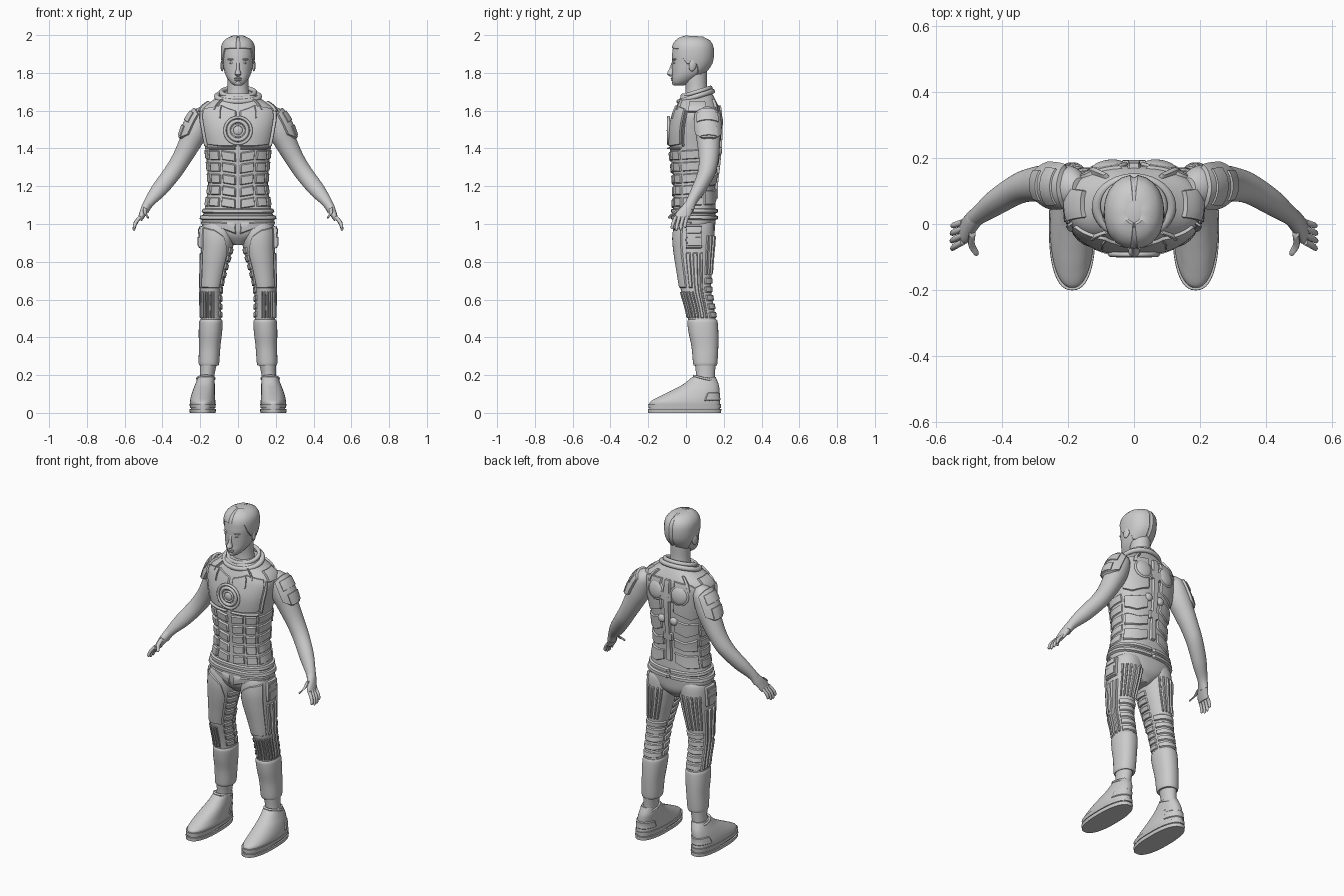
import bpy, bmesh, math
from mathutils import Vector

if "Cube" in bpy.data.objects:
    bpy.data.objects.remove(bpy.data.objects["Cube"])

GREY = bpy.data.materials.new("plain_grey")
GREY.use_nodes = True
GREY.diffuse_color = (0.6, 0.6, 0.6, 1)
GREY.node_tree.nodes["Principled BSDF"].inputs["Base Color"].default_value = GREY.diffuse_color
parts = []


def finish(obj, name, mirror):
    obj.name = name
    obj.data.materials.append(GREY)
    parts.append(obj)
    if mirror:
        pivot = bpy.data.objects.get("mirror_centre")
        if not pivot:
            pivot = bpy.data.objects.new("mirror_centre", None)
            pivot.hide_render = True
            bpy.context.collection.objects.link(pivot)
        obj.modifiers.new("mirror", 'MIRROR').mirror_object = pivot
    return obj


def mesh_object(name, bm, mirror):
    bmesh.ops.recalc_face_normals(bm, faces=bm.faces)
    mesh = bpy.data.meshes.new(name)
    bm.to_mesh(mesh)
    bm.free()
    obj = bpy.data.objects.new(name, mesh)
    bpy.context.collection.objects.link(obj)
    return finish(obj, name, mirror)


class Loft:
    """Smooth body through rows of (z, centre x, centre y, half width, half depth)."""

    def __init__(self, rows, side=(1, 0, 0), power=2.0):
        self.rows = sorted(rows)
        self.side, self.back = Vector(side).normalized(), Vector((0, 1, 0))
        self.power = 2 / power

    def slope(self, i, k):
        lo, hi = self.rows[max(i - 1, 0)], self.rows[min(i + 1, len(self.rows) - 1)]
        return (hi[k] - lo[k]) / (hi[0] - lo[0])

    def at(self, z):
        r = self.rows
        z = min(max(z, r[0][0]), r[-1][0])
        i = max(j for j in range(len(r) - 1) if r[j][0] <= z)
        h = r[i + 1][0] - r[i][0]
        t = (z - r[i][0]) / h
        s = t * t * (3 - 2 * t)
        return [r[i][k] * (1 - s) + r[i + 1][k] * s + h * t * (1 - t)
                * ((1 - t) * self.slope(i, k) - t * self.slope(i + 1, k)) for k in range(1, 5)]

    def point(self, angle, z):
        # angle 0 faces the front, 90 the model's left
        cx, cy, w, d = self.at(z)
        s, c = math.sin(math.radians(angle)), math.cos(math.radians(angle))
        bend = lambda v: math.copysign(abs(v) ** self.power, v)
        return Vector((cx, cy, z)) + self.side * w * bend(s) - self.back * d * bend(c)

    def normal(self, angle, z):
        across = self.point(angle + 2, z) - self.point(angle - 2, z)
        return across.cross(self.point(angle, z + .004) - self.point(angle, z - .004)).normalized()

    def build(self, name, mirror=False, rings=40, sides=48):
        bm = bmesh.new()
        z0, z1 = self.rows[0][0], self.rows[-1][0]
        grid = [[bm.verts.new(self.point(360 * j / sides, z0 + (z1 - z0) * i / rings))
                 for j in range(sides)] for i in range(rings + 1)]
        for a, b in zip(grid, grid[1:]):
            for j in range(sides):
                k = (j + 1) % sides
                bm.faces.new((a[j], a[k], b[k], b[j]))
        bm.faces.new(grid[0][::-1])
        bm.faces.new(grid[-1])
        return mesh_object(name, bm, mirror)

    def plates(self, name, shapes, thick=.009, mirror=True, edge=.006):
        """Raised plates; each shape is a list of columns (angle, low z, high z)."""
        bm = bmesh.new()
        for cols in shapes:
            def spot(u, v):
                u *= len(cols) - 1
                i = min(int(u), len(cols) - 2)
                a, lo, hi = [p + (q - p) * (u - i) for p, q in zip(cols[i], cols[i + 1])]
                return a, lo + (hi - lo) * v
            wide = sum((self.point(*spot(i / 8, .5)) - self.point(*spot((i + 1) / 8, .5))).length for i in range(8))
            tall = (self.point(*spot(.5, 0)) - self.point(*spot(.5, 1))).length

            def steps(size):
                e, n = min(.3, edge / size), max(2, int(size / .015))
                return [0] + [e + (1 - 2 * e) * i / n for i in range(n + 1)] + [1]
            us, vs = steps(wide), steps(tall)
            grid = []
            for u in us:
                grid.append([])
                for v in vs:
                    rim = u in (0, 1) or v in (0, 1)
                    a, z = spot(u, v)
                    grid[-1].append(bm.verts.new(self.point(a, z) + self.normal(a, z) * (-.003 if rim else thick)))
            for a, b in zip(grid, grid[1:]):
                for j in range(len(vs) - 1):
                    bm.faces.new((a[j], b[j], b[j + 1], a[j + 1]))
        return mesh_object(name, bm, mirror)


def box(a0, a1, z0, z1, tilt=0):
    return [(a0, z0, z1), (a1, z0 + tilt, z1 + tilt)]


def ring(name, at, radius, tube, turn=(0, 0, 0), scale=(1, 1, 1), mirror=False):
    bpy.ops.mesh.primitive_torus_add(major_radius=radius, minor_radius=tube, major_segments=40,
                                     minor_segments=10, location=at, rotation=turn)
    bpy.context.object.scale = scale
    finish(bpy.context.object, name, mirror)


def ball(name, at, scale, turn=(0, 0, 0), mirror=False):
    bpy.ops.mesh.primitive_uv_sphere_add(segments=24, ring_count=14, radius=1, location=at, rotation=turn)
    bpy.context.object.scale = scale
    finish(bpy.context.object, name, mirror)


# Torso and vest
torso = Loft([(.89, 0, .045, .03, .06), (.94, 0, .045, .13, .1), (1, 0, .045, .19, .11), (1.08, 0, .045, .176, .112),
              (1.2, 0, .045, .158, .11), (1.3, 0, .046, .163, .12), (1.4, 0, .045, .174, .13),
              (1.5, 0, .047, .194, .133), (1.58, 0, .055, .205, .122), (1.62, 0, .06, .185, .112),
              (1.66, 0, .06, .125, .095), (1.69, 0, .058, .08, .08)], power=2.4)
torso.build("torso", rings=70, sides=64)
torso.plates("chest_plates", [[(1, 1.41, 1.6), (25, 1.41, 1.63), (62, 1.42, 1.61)]], .008)
torso.plates("chest_trim", [box(64, 70, 1.41, 1.6), box(2, 62, 1.395, 1.408), box(22, 25, 1.55, 1.62, .01)], .015)
abdomen, flank = [], []
for i in range(5):
    z = 1.09 + .062 * i
    abdomen += [box(2, 27, z - .01, z + .042, .012), box(30, 58, z, z + .052)]
    flank.append(box(61, 108, z, z + .052, .008))
torso.plates("abdomen_plates", abdomen, .01)
torso.plates("flank_plates", flank, .006)
torso.plates("waist_bands", [box(-180, 180, 1.055, 1.083), box(-180, 180, 1.02, 1.048)], .012, False)
torso.plates("hip_panel", [[(2, .94, 1.012), (30, .98, 1.012), (85, 1.0, 1.012)]], .006)
torso.plates("shoulder_straps", [box(32, 38, 1.6, 1.66), box(70, 110, 1.59, 1.645), box(140, 150, 1.58, 1.66)], .012)
torso.plates("spine", [box(176, 184, 1.13, 1.63), box(172, 188, 1.5, 1.56), box(172, 188, 1.26, 1.31)], .014, False)
torso.plates("back_plates", [[(112, 1.42, 1.56), (135, 1.4, 1.62), (172, 1.44, 1.63)],
                             [(112, 1.31, 1.38), (145, 1.29, 1.38), (170, 1.32, 1.4)],
                             [(112, 1.2, 1.28), (150, 1.2, 1.26), (172, 1.22, 1.28)],
                             [(112, 1.1, 1.18), (150, 1.1, 1.18), (172, 1.13, 1.19)]], .008)
for radius, tube in ((.07, .008), (.05, .01), (.03, .006)):
    ring("chest_ring", (0, -.092, 1.495), radius, tube, (math.pi / 2, 0, 0))
ball("chest_core", (0, -.09, 1.495), (.026, .012, .026))
ball("back_disc", (.078, .172, 1.55), (.052, .022, .055), (.1, 0, -.15), True)
ring("back_disc_rim", (.078, .174, 1.55), .052, .007, (math.pi / 2 + .1, 0, -.15), mirror=True)
ball("small_back_disc", (.04, .175, 1.385), (.024, .016, .024), mirror=True)
ring("collar", (0, .052, 1.675), .1, .014, (.3, 0, 0), (1.12, .93, 1))
ring("inner_collar", (0, .055, 1.698), .085, .012, (.3, 0, 0), (1.05, .92, 1))

# Head and neck
Loft([(1.64, 0, .06, .068, .068), (1.72, 0, .055, .056, .057), (1.82, 0, .05, .056, .062)]).build("neck")
head = Loft([(1.732, 0, -.035, .018, .022), (1.745, 0, -.028, .036, .042), (1.77, 0, -.008, .056, .066),
             (1.8, 0, .012, .07, .085), (1.85, 0, .03, .08, .104), (1.9, 0, .035, .085, .108),
             (1.95, 0, .036, .08, .1), (1.98, 0, .036, .056, .072), (1.994, 0, .034, .022, .028)], power=2.15)
head.build("head")
head.plates("hair", [[(0, 1.93, 1.995), (50, 1.925, 1.995), (62, 1.88, 1.995), (78, 1.845, 1.995),
                      (100, 1.85, 1.995), (125, 1.79, 1.995), (180, 1.785, 1.995)]], .006)
Loft([(1.782, 0, -.078, .008, .008), (1.792, 0, -.083, .017, .018), (1.82, 0, -.076, .009, .013),
      (1.86, 0, -.068, .008, .006)]).build("nose", rings=16, sides=20)
ball("upper_lip", (0, -.072, 1.771), (.022, .009, .005))
ball("lower_lip", (0, -.07, 1.762), (.018, .009, .006))
ball("chin", (0, -.057, 1.746), (.02, .017, .014))
ball("brow", (.034, -.061, 1.872), (.023, .009, .006), (0, 0, .25), True)
ball("eye", (.032, -.061, 1.853), (.014, .008, .006), (0, 0, .25), True)
ball("ear", (.083, .035, 1.84), (.009, .02, .032), (-.2, 0, .25), True)

# Arms, shoulder pads and hands
arm = Loft([(1.07, .494, .008, .022, .032), (1.11, .474, .025, .027, .03), (1.18, .418, .066, .042, .04),
            (1.27, .348, .108, .047, .047), (1.34, .303, .12, .05, .052), (1.42, .26, .12, .058, .06),
            (1.5, .222, .115, .066, .066), (1.58, .185, .112, .05, .058), (1.61, .165, .11, .025, .03)],
           side=(.84, 0, .54))
arm.build("arm", True)
arm.plates("shoulder_pad", [[(20, 1.46, 1.57), (60, 1.42, 1.585), (120, 1.42, 1.585), (165, 1.46, 1.57)]], .012)
arm.plates("shoulder_pad_ridge", [box(40, 140, 1.505, 1.565), box(50, 130, 1.43, 1.49)], .017)
Loft([(1.022, .52, -.025, .012, .038), (1.05, .507, -.015, .018, .042), (1.09, .487, .01, .024, .034),
      (1.12, .47, .026, .022, .026)], side=(.84, 0, .54)).build("palm", True, 14, 24)


def finger(name, start, tip, r):
    a, b = Vector(start), Vector(tip)
    m = (a + b) / 2 + Vector((.008, -.003, 0))
    Loft([(b.z, b.x, b.y, r * .4, r * .4), (b.z + .006, b.x, b.y, r * .8, r * .8), (m.z, m.x, m.y, r, r),
          (a.z, a.x, a.y, r, r)], side=(.9, 0, .4)).build(name, True, 12, 12)


for k, length in enumerate((.055, .068, .07, .06)):
    y = .006 - .02 * k
    finger("finger", (.517, y, 1.04), (.54 + length / 6, y * 1.15 - .012, 1.035 - length), .0095)
finger("thumb", (.49, -.03, 1.085), (.478, -.088, 1.03), .011)

# Legs with armour
leg = Loft([(.46, .143, .09, .054, .072), (.55, .143, .075, .054, .074), (.65, .142, .053, .056, .08),
            (.75, .13, .046, .067, .09), (.85, .115, .042, .081, .102), (.93, .106, .042, .09, .108),
            (1, .1, .045, .088, .1), (1.03, .095, .045, .07, .08)], power=2.2)
leg.build("leg", True)
leg.plates("thigh_plate", [[(-42, .66, .84), (-20, .66, .93), (10, .66, .97), (58, .66, .985)]], .007)
leg.plates("thigh_pocket", [box(68, 112, .87, .99)], .014)
leg.plates("pocket_flap", [box(72, 108, .945, .98), box(72, 108, .88, .935)], .018)
leg.plates("outer_leg_strips", [box(66, 82, .66, .85), box(86, 100, .5, .85), box(104, 116, .5, .85)], .008)
leg.plates("knee_ribs", [box(a, a + 9, .5, .645) for a in range(-18, 78, 13)], .008)
leg.plates("inner_leg_ridges", [box(-100, -48, .5 + .042 * i, .535 + .042 * i, .008) for i in range(9)], .007)
leg.plates("back_thigh_ribs", [box(a, a + 10, .73, .94) for a in range(125, 215, 15)], .008)
leg.plates("back_knee_bands", [box(122, 255, .5 + .045 * i, .537 + .045 * i) for i in range(5)], .008)
Loft([(.25, .154, .102, .05, .06), (.26, .154, .102, .054, .064), (.35, .15, .1, .057, .071),
      (.43, .146, .092, .062, .079), (.485, .143, .087, .062, .08), (.494, .143, .087, .057, .075)],
     power=2.2).build("shin_guard", True)
Loft([(.12, .168, .1, .042, .05), (.2, .163, .103, .039, .05), (.27, .156, .102, .046, .056)]).build("ankle", True)

# Shoes
shoe = Loft([(.04, .187, -.006, .066, .188), (.06, .187, -.004, .067, .184), (.085, .186, .016, .064, .16),
             (.12, .181, .052, .058, .125), (.15, .175, .078, .052, .095), (.19, .168, .095, .044, .062)], power=2.2)
shoe.build("shoe_upper", True)
shoe.plates("shoe_heel_panel", [box(120, 240, .062, .11)], .005)
ring("shoe_opening", (.17, .098, .182), .05, .006, (-.25, 0, 0), (.92, 1.15, 1), True)
for name, low, high, grow in (("sole_bottom", 0, .02, .004), ("sole_groove", .015, .03, -.003),
                              ("sole_top", .027, .048, .003)):
    Loft([(low, .187, -.007, .064 + grow, .189 + grow), (high, .187, -.007, .067 + grow, .19 + grow)],
         power=2.4).build(name, True, 3)

# Smooth shading with sharp edges kept
bpy.ops.object.select_all(action='DESELECT')
for obj in parts:
    obj.select_set(True)
bpy.context.view_layer.objects.active = parts[0]
bpy.ops.object.shade_smooth_by_angle(angle=math.radians(40))
